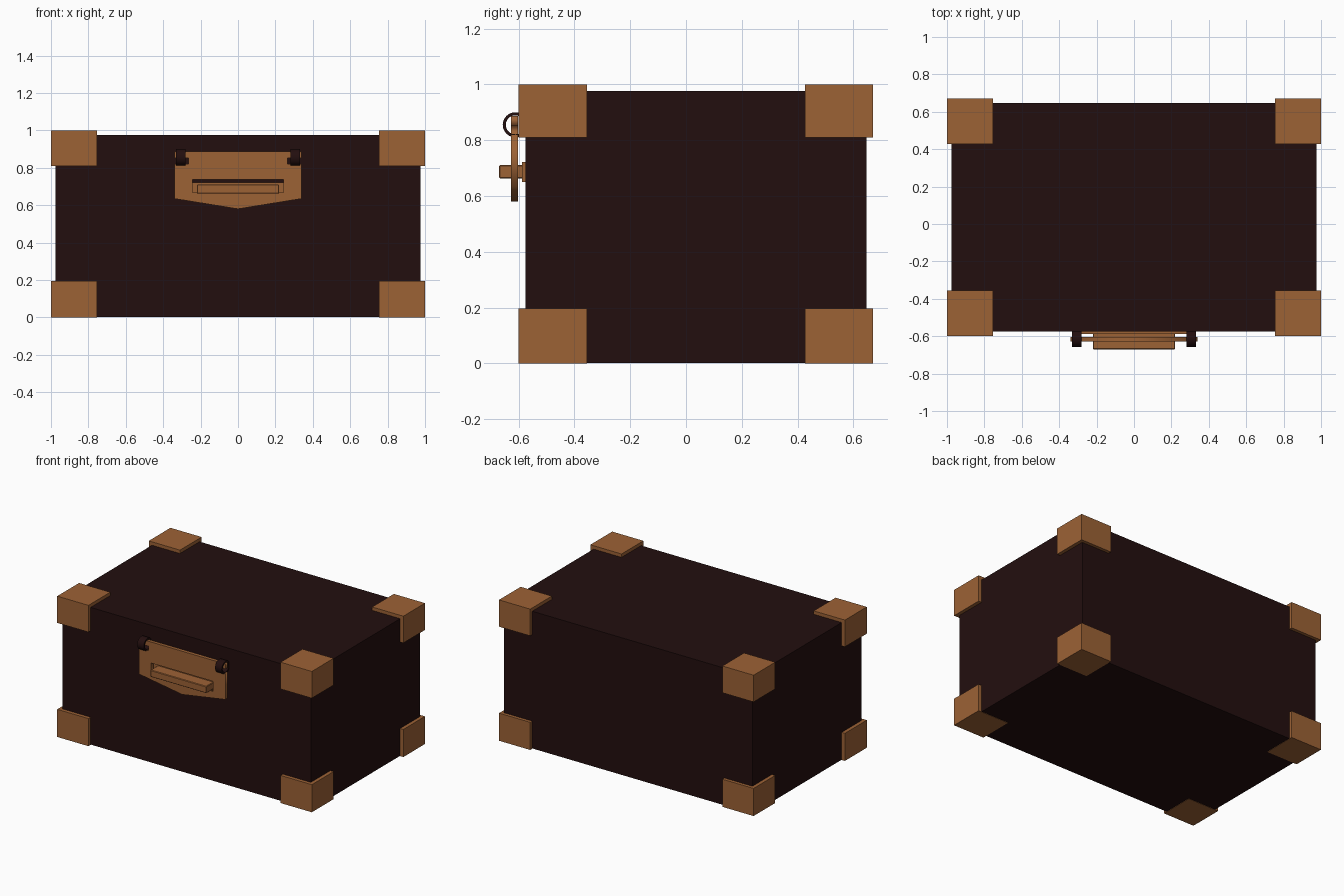
import bpy, bmesh, math
from mathutils import Matrix

if "Cube" in bpy.data.objects:
    bpy.data.objects.remove(bpy.data.objects["Cube"])


def material(name, rgb):
    m = bpy.data.materials.new(name)
    m.diffuse_color = (*rgb, 1)
    m.use_nodes = True
    m.node_tree.nodes["Principled BSDF"].inputs["Base Color"].default_value = m.diffuse_color
    return m


leather = material("dark leather", (0.0165, 0.0045, 0.0045))
brass = material("tan brass", (0.335, 0.122, 0.036))


def finish(name, bm, mat):
    bmesh.ops.recalc_face_normals(bm, faces=bm.faces)
    me = bpy.data.meshes.new(name)
    bm.to_mesh(me)
    bm.free()
    me.materials.append(mat)
    ob = bpy.data.objects.new(name, me)
    bpy.context.collection.objects.link(ob)
    return ob


def box(name, x, y, z, mat, bevel=0):
    bm = bmesh.new()
    size = [b - a for a, b in (x, y, z)]
    mid = [(a + b) / 2 for a, b in (x, y, z)]
    bmesh.ops.create_cube(bm, size=1, matrix=Matrix.Translation(mid) @ Matrix.Diagonal((*size, 1)))
    if bevel:
        bmesh.ops.bevel(bm, geom=bm.edges[:], offset=bevel, segments=1, affect='EDGES')
    return finish(name, bm, mat)


# Trunk body
box("trunk_body", (-0.975, 0.975), (-0.575, 0.647), (0.002, 0.976), leather)

# Eight corner caps
for sx, side in ((-1, "left"), (1, "right")):
    x = sorted((sx * 0.755, sx * 1.0))
    for y, depth in (((-0.6, -0.355), "front"), ((0.427, 0.67), "back")):
        for z, level in (((0, 0.196), "bottom"), ((0.81, 1.0), "top")):
            box(f"corner_{level}_{depth}_{side}", x, y, z, brass)

# Hasp plate: pointed outline with ring notches and a slot, extruded along y
right = [(0, 0.58), (0.34, 0.635), (0.34, 0.82), (0.265, 0.82),
         (0.265, 0.852), (0.34, 0.852), (0.34, 0.887)]
outline = right + [(-x, z) for x, z in reversed(right[1:])]
slot = [(-0.242, 0.667), (-0.242, 0.738), (0.242, 0.738), (0.242, 0.667)]
cu = bpy.data.curves.new("hasp_plate", 'CURVE')
cu.dimensions = '2D'
cu.fill_mode = 'BOTH'
cu.extrude = 0.0125
for loop in (outline, slot):
    sp = cu.splines.new('POLY')
    sp.points.add(len(loop) - 1)
    for p, (px, pz) in zip(sp.points, loop):
        p.co = (px, pz, 0, 1)
    sp.use_cyclic_u = True
tmp = bpy.data.objects.new("hasp_outline", cu)
bpy.context.collection.objects.link(tmp)
bpy.context.view_layer.update()
bm = bmesh.new()
bm.from_mesh(tmp.evaluated_get(bpy.context.evaluated_depsgraph_get()).to_mesh())
bpy.data.objects.remove(tmp)
bmesh.ops.remove_doubles(bm, verts=bm.verts, dist=1e-5)
bmesh.ops.transform(bm, verts=bm.verts,
                    matrix=Matrix.Translation((0, -0.6155, 0)) @ Matrix.Rotation(math.pi / 2, 4, 'X'))
finish("hasp_plate", bm, brass)

# Staple through the slot, and its backing plate
box("staple", (-0.22, 0.22), (-0.67, -0.574), (0.662, 0.711), brass, 0.004)
box("staple_backing", (-0.28, 0.28), (-0.588, -0.574), (0.65, 0.722), brass)

# Hinge rings
SIDES = 24
for sx, side in ((-1, "left"), (1, "right")):
    bm = bmesh.new()
    prev = first = None
    for i in range(SIDES):
        a = math.tau * i / SIDES
        ring = [bm.verts.new((sx * 0.306 + dx, -0.612 + r * math.cos(a), 0.855 + r * math.sin(a)))
                for dx, r in ((-0.026, 0.045), (0.026, 0.045), (0.026, 0.034), (-0.026, 0.034))]
        first = first or ring
        if prev:
            for k in range(4):
                bm.faces.new((prev[k], prev[k - 1], ring[k - 1], ring[k]))
        prev = ring
    for k in range(4):
        bm.faces.new((prev[k], prev[k - 1], first[k - 1], first[k]))
    ob = finish(f"hinge_ring_{side}", bm, leather)
    bpy.ops.object.select_all(action='DESELECT')
    ob.select_set(True)
    bpy.context.view_layer.objects.active = ob
    bpy.ops.object.shade_smooth_by_angle(angle=math.radians(35))
